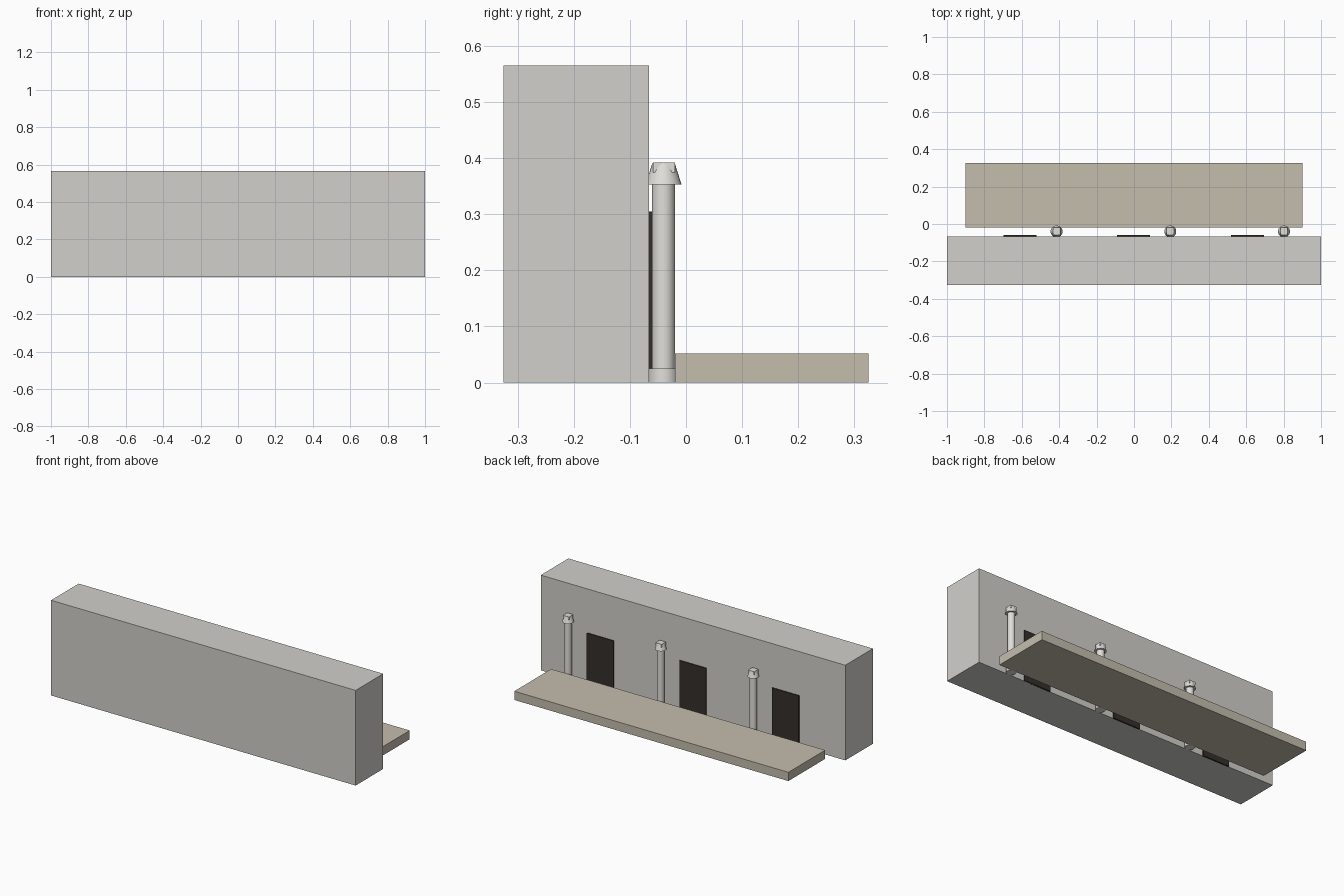
import bpy, math

if "Cube" in bpy.data.objects:
    bpy.data.objects.remove(bpy.data.objects["Cube"])


def material(name, color):
    m = bpy.data.materials.new(name)
    m.diffuse_color = (*color, 1)
    m.use_nodes = True
    m.node_tree.nodes["Principled BSDF"].inputs["Base Color"].default_value = m.diffuse_color
    return m


stone = material("wall_stone", (0.64, 0.63, 0.60))
floor = material("stage_floor", (0.56, 0.51, 0.42))
dark = material("door_dark", (0.035, 0.028, 0.024))
marble = material("column_marble", (0.75, 0.74, 0.70))


def box(name, x0, x1, y0, y1, z0, z1, mat):
    bpy.ops.mesh.primitive_cube_add(
        size=1, location=((x0 + x1) / 2, (y0 + y1) / 2, (z0 + z1) / 2))
    o = bpy.context.object
    o.name = name
    o.scale = (x1 - x0, y1 - y0, z1 - z0)
    bpy.ops.object.transform_apply(location=False, rotation=False, scale=True)
    o.data.materials.append(mat)


def drum(name, x, y, z0, z1, r0, r1, mat):
    bpy.ops.mesh.primitive_cone_add(
        vertices=24, radius1=r0, radius2=r1, depth=z1 - z0,
        location=(x, y, (z0 + z1) / 2))
    o = bpy.context.object
    o.name = name
    o.data.materials.append(mat)
    bpy.ops.object.shade_smooth_by_angle(angle=math.radians(30))


# Back wall and stage platform
box("back_wall", -1, 1, -0.325, -0.066, 0, 0.565, stone)
box("stage_platform", -0.9, 0.9, -0.02, 0.325, 0, 0.052, floor)

# Three doors, each with a column beside it
for i in range(3):
    x = -0.61 + 0.608 * i
    box(f"door_{i}", x - 0.088, x + 0.088, -0.07, -0.06, 0, 0.305, dark)
    cx, cy = x + 0.196, -0.04
    drum(f"column_base_{i}", cx, cy, 0, 0.025, 0.027, 0.027, marble)
    drum(f"column_shaft_{i}", cx, cy, 0.02, 0.365, 0.0205, 0.0205, marble)
    drum(f"column_capital_{i}", cx, cy, 0.353, 0.391, 0.032, 0.020, marble)
    box(f"column_abacus_{i}", cx - 0.02, cx + 0.02, cy - 0.019, cy + 0.02,
        0.374, 0.392, marble)
